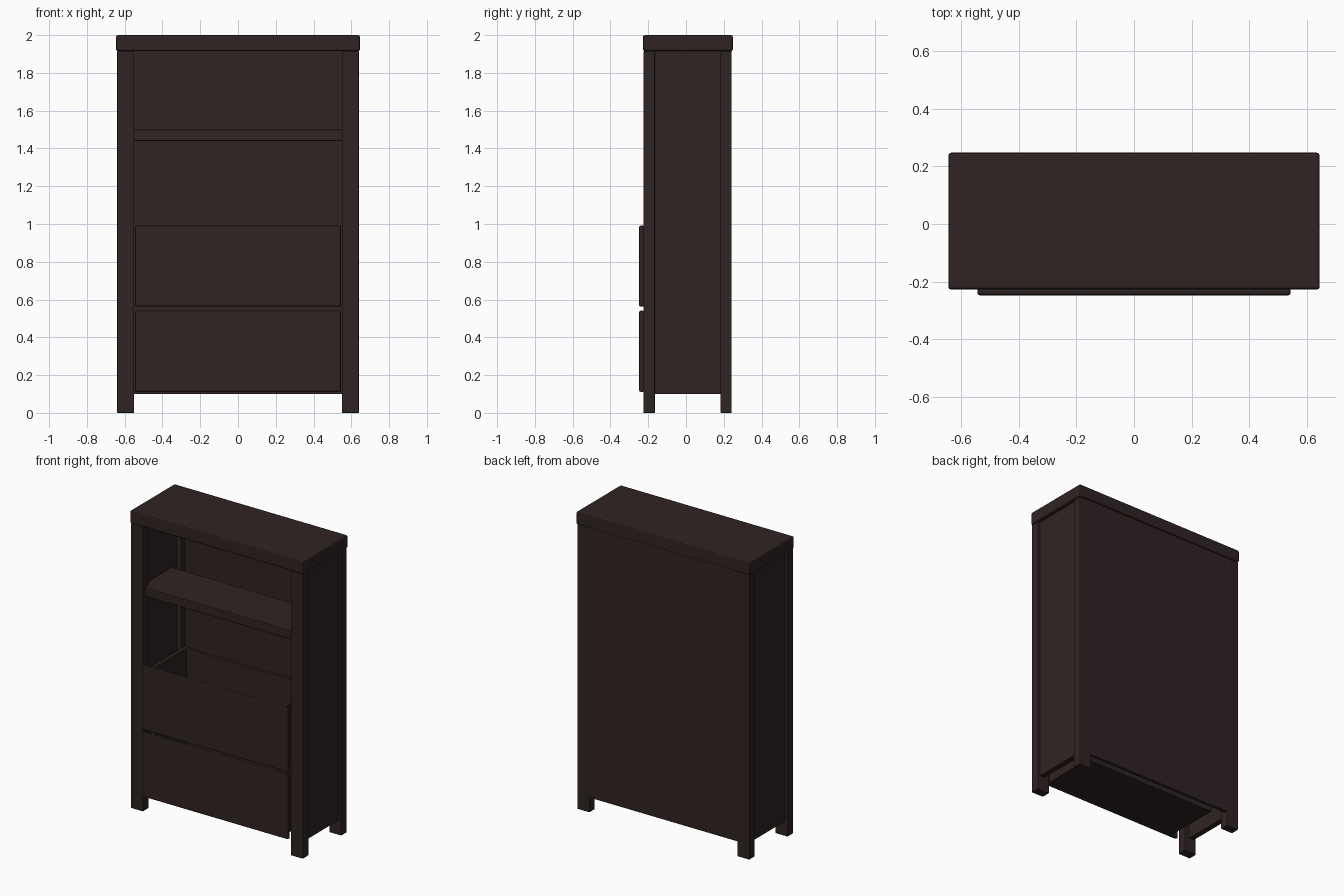
import bpy, bmesh
from mathutils import Matrix, Vector

if "Cube" in bpy.data.objects:
    bpy.data.objects.remove(bpy.data.objects["Cube"])

wood = bpy.data.materials.new("dark_brown_wood")
wood.diffuse_color = (0.028, 0.0175, 0.0165, 1)
wood.use_nodes = True
wood.node_tree.nodes["Principled BSDF"].inputs["Base Color"].default_value = wood.diffuse_color


def box(name, x, y, z, bevel=0.0):
    """Box from (min, max) ranges, with optional bevelled edges."""
    lo, hi = Vector((x[0], y[0], z[0])), Vector((x[1], y[1], z[1]))
    bm = bmesh.new()
    bmesh.ops.create_cube(bm, size=1, matrix=Matrix.Translation((lo + hi) / 2)
                          @ Matrix.Diagonal((*(hi - lo), 1)))
    if bevel:
        bmesh.ops.bevel(bm, geom=bm.edges[:], offset=bevel, segments=2,
                        profile=0.5, affect='EDGES')
    me = bpy.data.meshes.new(name)
    bm.to_mesh(me)
    bm.free()
    me.materials.append(wood)
    ob = bpy.data.objects.new(name, me)
    bpy.context.collection.objects.link(ob)
    return ob


def mirrored(a, b, side):
    return (a, b) if side > 0 else (-b, -a)


# top slab
box("top_slab", (-0.646, 0.646), (-0.228, 0.248), (1.915, 2.0), 0.01)

# legs and side panels
for side, label in ((-1, "left"), (1, "right")):
    post = mirrored(0.55, 0.64, side)
    box(label + "_front_leg", post, (-0.225, -0.165), (0, 1.915), 0.003)
    box(label + "_back_leg", post, (0.183, 0.241), (0, 1.915), 0.003)
    box(label + "_side_panel", mirrored(0.585, 0.622, side),
        (-0.17, 0.19), (0.10, 1.915))

# back panel and open shelf
box("back_panel", (-0.555, 0.555), (0.22, 0.24), (0.10, 1.915))
box("shelf", (-0.585, 0.585), (-0.205, 0.13), (1.44, 1.50), 0.004)

# drawers: a bevelled front plus an open box behind it
for label, z0, z1 in (("lower", 0.111, 0.541), ("upper", 0.562, 0.992)):
    box(label + "_drawer_front", (-0.545, 0.545), (-0.248, -0.222), (z0, z1), 0.009)
    base, top = z0 + 0.01, z1 - 0.01
    for side, end in ((-1, "left"), (1, "right")):
        box(f"{label}_drawer_{end}_side", mirrored(0.475, 0.50, side),
            (-0.223, 0.15), (base, top))
    box(label + "_drawer_back", (-0.475, 0.475), (0.13, 0.15), (base, top))
    box(label + "_drawer_bottom", (-0.475, 0.475), (-0.223, 0.13), (base, base + 0.02))
